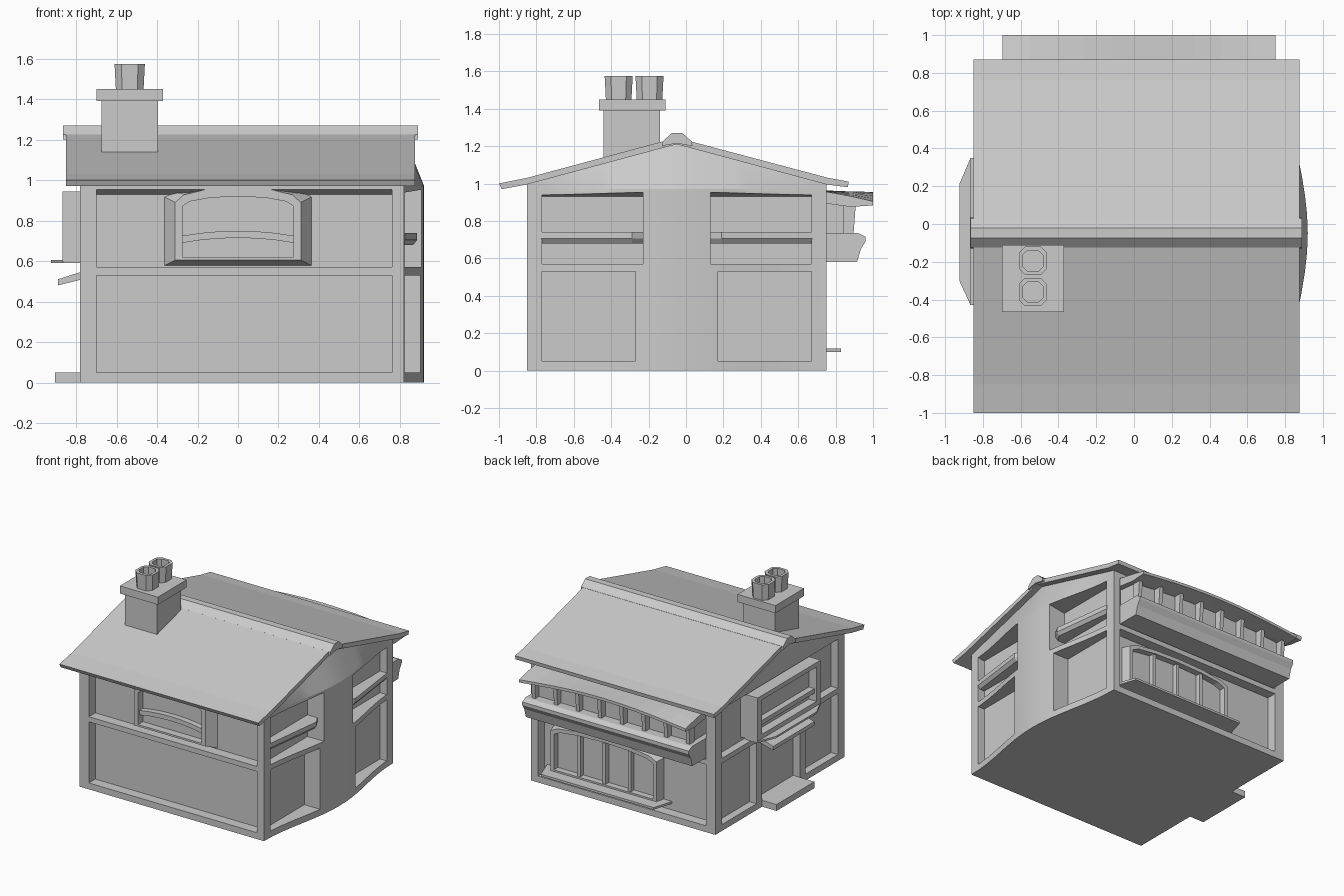
import bpy, bmesh, math

if "Cube" in bpy.data.objects:
    bpy.data.objects.remove(bpy.data.objects["Cube"])

GREY = (0.6, 0.6, 0.6, 1)
clay = bpy.data.materials.new("plain_grey")
clay.use_nodes = True
clay.diffuse_color = GREY
clay.node_tree.nodes["Principled BSDF"].inputs["Base Color"].default_value = GREY

MID = -0.05  # y of the ridge


def loft(name, rings, bm=None):
    """Skin equal-length rings and cap both ends; adds to bm when one is given."""
    own = bm is None
    bm = bm or bmesh.new()
    vs = [[bm.verts.new(p) for p in r] for r in rings]
    faces = [bm.faces.new(vs[0]), bm.faces.new(vs[-1])]
    n = len(vs[0])
    for a, b in zip(vs, vs[1:]):
        for i in range(n):
            j = (i + 1) % n
            faces.append(bm.faces.new((a[i], a[j], b[j], b[i])))
    bmesh.ops.recalc_face_normals(bm, faces=faces)
    return finish(name, bm) if own else None


def finish(name, bm):
    me = bpy.data.meshes.new(name)
    bm.to_mesh(me)
    bm.free()
    me.materials.append(clay)
    ob = bpy.data.objects.new(name, me)
    bpy.context.collection.objects.link(ob)
    return ob


def place(axis, p, t):
    """Put the 2D point p on the plane at t along the axis."""
    q = list(p)
    q.insert("xyz".index(axis), t)
    return q


def prism(name, profile, axis, a, b, bm=None):
    return loft(name, [[place(axis, p, t) for p in profile] for t in (a, b)], bm)


def box(name, x, y, z, bm=None):
    return prism(name, [(x[0], y[0]), (x[1], y[0]), (x[1], y[1]), (x[0], y[1])], "z", z[0], z[1], bm)


def outline(c, half, z0, z1, rise=0.0):
    """Window outline with a gently arched head."""
    head = [(c + half * math.cos(math.pi * k / 6), z1 + rise * math.sin(math.pi * k / 6)) for k in range(7)]
    if not rise:
        head = [(c + half, z1), (c - half, z1)]
    return [(c - half, z0), (c + half, z0)] + head


def window(name, axis, stages):
    """Projecting frame, each stage being an outline and its depth."""
    return loft(name, [[place(axis, p, t) for p in outline(*o)] for o, t in stages])


def arched_bar(name, c, half, z, h, rise, y0, y1):
    rings = []
    for k in range(7):
        u = k / 3 - 1
        zz = z + rise * (1 - u * u)
        x = c + half * u
        rings.append([(x, y0, zz), (x, y1, zz), (x, y1, zz + h), (x, y0, zz + h)])
    return loft(name, rings)


# House body, with a swelling side wall under the gable
sections = []
for k in range(17):
    u = k / 8 - 1
    y = MID + 0.8 * u
    x = 0.82 + 0.05 * (1 + math.cos(math.pi * u))
    top = 1.22 - 0.22 * abs(u)
    sections.append([(-0.78, y, 0), (-0.78, y, 0.97), (-0.78, y, top),
                     (0.82, y, top), (x, y, 0.97), (x, y, 0)])
body = loft("house_body", sections)

# Recessed wall panels; upper ones have a head that slopes down inward
LOW, HIGH = (0.05, 0.53), (0.57, 0.955)
cut = bmesh.new()


def recess(axis, outer, inner, span, z):
    drop = 0.025 if z == HIGH else 0
    rings = []
    for t, d in ((outer + (outer - inner) * 0.5, -drop * 0.5), (inner, drop)):
        rings.append([place(axis, p, t) for p in
                      ((span[0], z[0]), (span[1], z[0]), (span[1], z[1] - d), (span[0], z[1] - d))])
    loft("", rings, cut)


for z in (LOW, HIGH):
    recess("y", -0.85, -0.77, (-0.7, 0.76), z)
    recess("y", 0.75, 0.67, (-0.7, 0.76), z)
    near = 0.22 if z == LOW else 0.18
    for s in (-1, 1):
        span = sorted((MID + s * near, MID + s * 0.72))
        recess("x", 0.92, 0.765, span, z)
recess("x", -0.78, -0.72, (-0.77, 0.67), HIGH)
for span in ((-0.77, -0.37), (-0.3, 0.17), (0.24, 0.67)):
    recess("x", -0.78, -0.72, span, LOW)
cutter = finish("panel_cutter", cut)
cutter.hide_render = True
mod = body.modifiers.new("panels", "BOOLEAN")
mod.operation, mod.solver, mod.object = "DIFFERENCE", "EXACT", cutter
bpy.context.view_layer.update()
body.data = bpy.data.meshes.new_from_object(body.evaluated_get(bpy.context.evaluated_depsgraph_get()))
body.modifiers.clear()
bpy.data.objects.remove(cutter)
bpy.context.view_layer.objects.active = body
body.select_set(True)
bpy.ops.object.shade_smooth_by_angle(angle=math.radians(20))

# Roof with flared eaves, and ridge cap
prism("roof", [(-1, 1.0), (-0.85, 1.03), (MID, 1.245), (0.76, 1.03), (0.87, 1.01),
               (0.865, 0.98), (0.75, 0.995), (MID, 1.21), (-0.85, 0.995), (-0.985, 0.97)],
      "x", -0.85, 0.875)
prism("ridge_cap", [(-0.13, 1.2), (-0.125, 1.225), (-0.075, 1.27), (-0.02, 1.27),
                    (0.03, 1.225), (0.035, 1.2), (MID, 1.215)], "x", -0.865, 0.89)

# Chimney with two hollow pots
box("chimney_stack", (-0.675, -0.395), (-0.44, -0.14), (1.08, 1.39))
box("chimney_cap", (-0.7, -0.37), (-0.465, -0.11), (1.39, 1.45))


def pot_ring(y, r, z):
    c = 0.55 * r
    pts = [(r, -c), (r, c), (c, r), (-c, r), (-r, c), (-r, -c), (-c, -r), (c, -r)]
    return [(-0.535 + a, y + b, z) for a, b in pts]


for y in (-0.36, -0.195):
    loft("chimney_pot", [pot_ring(y, 0.068, 1.44), pot_ring(y, 0.075, 1.575),
                         pot_ring(y, 0.054, 1.575), pot_ring(y, 0.054, 1.47)])

# Front window
window("front_window", "y", [((0, 0.37, 0.575, 0.92, 0.04), -0.76), ((0, 0.31, 0.605, 0.89, 0.075), -0.845),
                             ((0, 0.275, 0.62, 0.87, 0.05), -0.845), ((0, 0.275, 0.62, 0.87, 0.05), -0.785)])
arched_bar("front_window_rail", 0, 0.277, 0.69, 0.035, 0.025, -0.83, -0.78)

# Shelves across the upper panels of the swelling wall
for s in (-1, 1):
    plan = [(0.755, 0.725), (0.825, 0.725), (0.885, 0.24), (0.85, 0.18), (0.755, 0.18)]
    loft("side_shelf", [[(x - inset, MID + s * d, z) for x, d in plan]
                        for z, inset in ((0.68, 0.02), (0.705, 0), (0.74, 0))])

# Back ground-floor window with mullions and sill
window("back_window", "y", [((0.2, 0.48, 0.1, 0.44, 0.06), 0.66), ((0.2, 0.46, 0.11, 0.43, 0.06), 0.74),
                            ((0.2, 0.43, 0.13, 0.41, 0.05), 0.74), ((0.2, 0.43, 0.13, 0.41, 0.05), 0.69)])
for x in (-0.02, 0.2, 0.42):
    box("back_window_mullion", (x - 0.013, x + 0.013), (0.68, 0.73), (0.13, 0.45))
prism("back_window_sill", [(-0.35, 0.66), (-0.3, 0.83), (0.68, 0.83), (0.74, 0.66)], "z", 0.1, 0.117)

# Back upper bay: parapet, glazing, posts and arched canopy
prism("bay_parapet", [(0.66, 0.58), (0.915, 0.58), (0.935, 0.65), (0.96, 0.69), (0.96, 0.715),
                      (0.92, 0.735), (0.66, 0.735)], "x", -0.695, 0.75)
box("bay_glazing", (-0.65, 0.7), (0.68, 0.85), (0.72, 0.92))
for k in range(8):
    x = -0.645 + k * 1.34 / 7
    prism("bay_post", [(0.84, 0.72), (0.895, 0.72), (0.91, 0.92), (0.84, 0.92)], "x", x - 0.015, x + 0.015)
canopy = []
for k in range(11):
    u = k / 5 - 1
    z = 0.905 + 0.05 * math.cos(u * math.pi / 2)
    canopy.append([(0.0275 + 0.7225 * u, y, h) for y, h in
                   ((0.7, 0.965), (0.88, 0.5 * z + 0.48), (1.0, z), (1.0, z - 0.022), (0.88, z - 0.03), (0.7, 0.9))])
loft("bay_canopy", canopy)

# Side bay window with sill
window("side_bay", "x", [((-0.04, 0.39, 0.6, 0.945), -0.71), ((-0.04, 0.39, 0.6, 0.945), -0.868),
                         ((-0.04, 0.34, 0.64, 0.91), -0.868), ((-0.04, 0.34, 0.64, 0.91), -0.80)])
box("side_bay_rail", (-0.85, -0.79), (-0.385, 0.305), (0.70, 0.735))
prism("side_bay_sill", [(-0.76, -0.43), (-0.865, -0.43), (-0.925, -0.3), (-0.925, 0.21),
                        (-0.865, 0.35), (-0.76, 0.35)], "z", 0.59, 0.605)

# Door canopy and step
prism("door_canopy", [(-0.75, 0.555), (-0.89, 0.51), (-0.89, 0.48), (-0.75, 0.515)], "y", -0.32, 0.19)
box("door_step", (-0.905, -0.77), (-0.3, 0.17), (0, 0.05))
